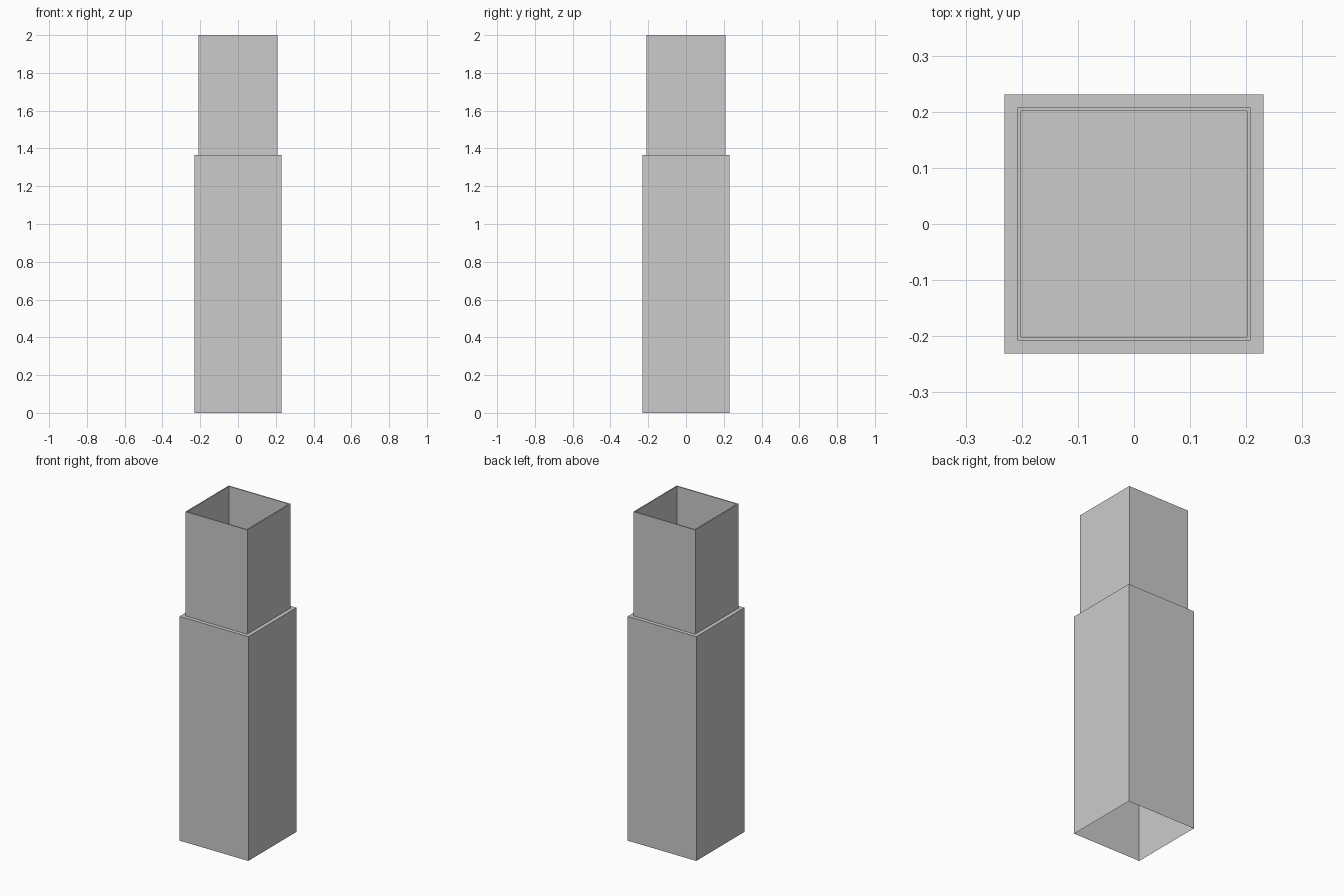
import bpy

if "Cube" in bpy.data.objects:
    bpy.data.objects.remove(bpy.data.objects["Cube"])

LEDGE_Z, TOP_Z = 1.365, 2.0


def square_sweep(name, profile, cap=False):
    """Stack square rings of (half width, z) and skin them; optionally cap the last."""
    verts, faces = [], []
    for r, z in profile:
        verts += [(-r, -r, z), (r, -r, z), (r, r, z), (-r, r, z)]
    for k in range(len(profile) - 1):
        for i in range(4):
            j = (i + 1) % 4
            a, b = 4 * k, 4 * k + 4
            faces.append((a + i, a + j, b + j, b + i))
    if cap:
        n = len(verts)
        faces.append((n - 4, n - 3, n - 2, n - 1))
    mesh = bpy.data.meshes.new(name)
    mesh.from_pydata(verts, [], faces)
    mesh.update()
    obj = bpy.data.objects.new(name, mesh)
    bpy.context.collection.objects.link(obj)
    return obj


# Wide lower sleeve: thin sheet, open at the bottom, with a flat ledge on top
square_sweep("lower_sleeve", [(0.231, 0), (0.231, LEDGE_Z), (0.208, LEDGE_Z)])

# Narrow upper tube: outer wall, rim, inner wall and closed floor at ledge level
square_sweep("upper_tube", [(0.208, LEDGE_Z), (0.208, TOP_Z),
                            (0.201, TOP_Z), (0.201, LEDGE_Z)], cap=True)
